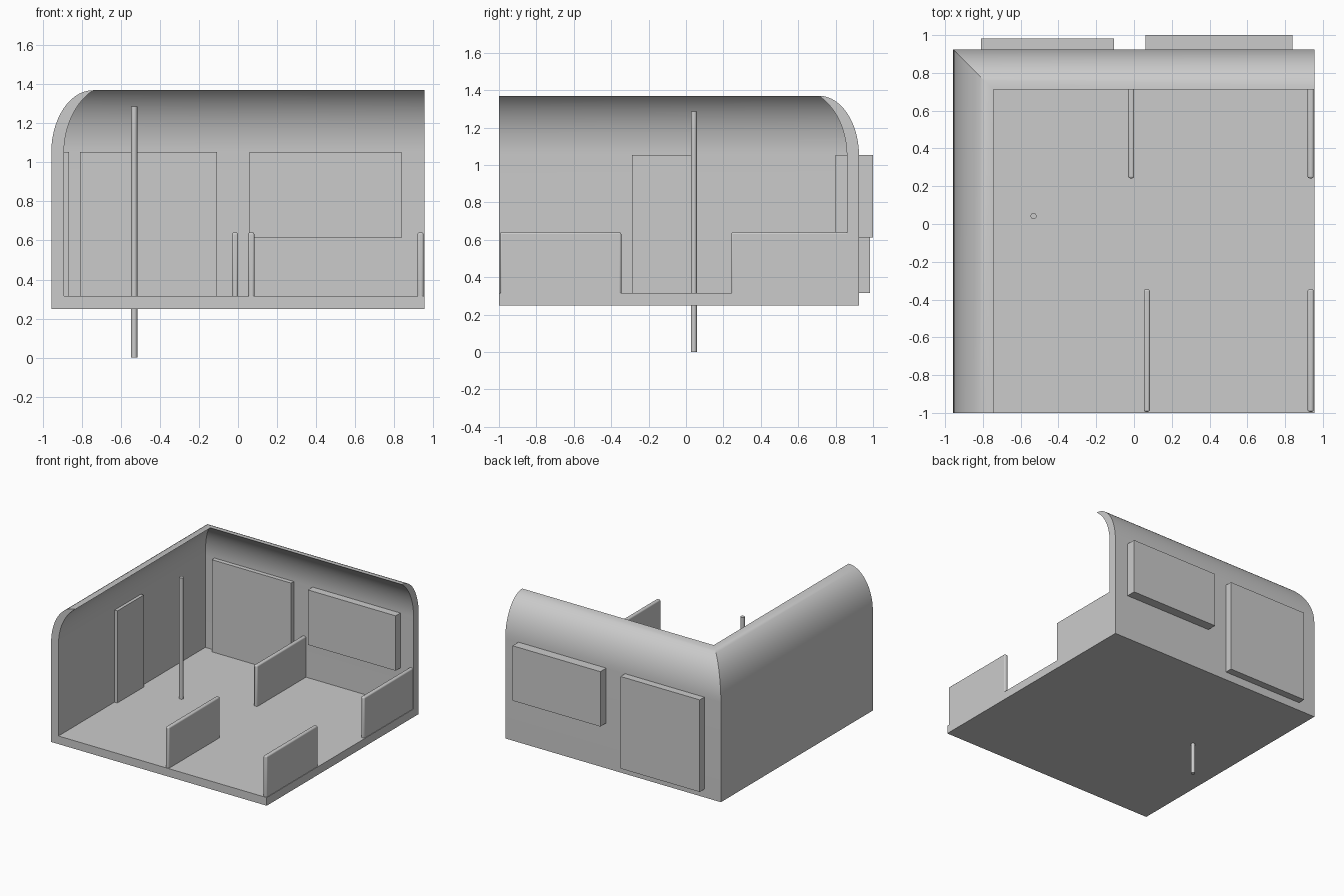
import bpy, bmesh, math

if "Cube" in bpy.data.objects:
    bpy.data.objects.remove(bpy.data.objects["Cube"])

L, R, F, B = -0.957, 0.955, -1.0, 0.925   # outer room limits
T = 0.065                                  # wall thickness


def box(name, lo, hi, bevel=0.0):
    bm = bmesh.new()
    bmesh.ops.create_cube(bm, size=1)
    for v in bm.verts:
        v.co = [(a + b) / 2 + c * (b - a) for a, b, c in zip(lo, hi, v.co)]
    return finish(name, bm, bevel)


def finish(name, bm, bevel=0.0, smooth=False):
    bmesh.ops.recalc_face_normals(bm, faces=bm.faces)
    me = bpy.data.meshes.new(name)
    bm.to_mesh(me)
    bm.free()
    ob = bpy.data.objects.new(name, me)
    bpy.context.collection.objects.link(ob)
    if bevel:
        m = ob.modifiers.new("rounded_edges", 'BEVEL')
        m.width, m.segments = bevel, 3
    if bevel or smooth:
        bpy.ops.object.select_all(action='DESELECT')
        bpy.context.view_layer.objects.active = ob
        ob.select_set(True)
        bpy.ops.object.shade_smooth_by_angle(angle=math.radians(32))
    return ob


# Curved wall: profile (inward offset, height) swept round a mitred corner
N = 14
profile = [(0, 0.25)]
for i in range(N + 1):
    t = math.pi / 2 * i / N
    profile.append((0.214 * (1 - math.cos(t)), 1.05 + 0.32 * math.sin(t)))
for i in range(N - 1, -1, -1):
    t = math.radians(62.7) * i / N
    profile.append((T + 0.277 * (1 - math.cos(t)), 1.05 + 0.36 * math.sin(t)))
profile.append((T, 0.25))

bm = bmesh.new()
rings = [
    [bm.verts.new((L + d, F, z)) for d, z in profile],
    [bm.verts.new((L + d, B - d, z)) for d, z in profile],
    [bm.verts.new((R, B - d, z)) for d, z in profile],
]
n = len(profile)
for a, b in zip(rings, rings[1:]):
    for i in range(n):
        j = (i + 1) % n
        bm.faces.new((a[i], a[j], b[j], b[i]))
bm.faces.new(rings[0])
bm.faces.new(rings[2])
finish("curved_wall", bm, smooth=True)

# Floor, doors and window
box("floor", (L + T, F, 0.25), (R, B - T, 0.315))
box("back_door", (-0.81, 0.825, 0.315), (-0.107, 0.983, 1.053))
box("back_window", (0.06, 0.80, 0.613), (0.838, 1.0, 1.053))
box("side_door", (-0.925, -0.29, 0.315), (-0.867, 0.045, 1.053))

# Low partitions with rounded edges
for name, x, y in (("front_partition_left", 0.068, -0.994),
                   ("front_partition_right", 0.935, -0.994),
                   ("back_partition_left", -0.015, 0.242),
                   ("back_partition_right", 0.935, 0.242)):
    box(name, (x - 0.016, y, 0.305), (x + 0.016, y + 0.648, 0.641), 0.01)

# Pole passing through the floor
bm = bmesh.new()
bmesh.ops.create_cone(bm, cap_ends=True, segments=24, radius1=0.016,
                      radius2=0.016, depth=1.287)
bmesh.ops.translate(bm, verts=bm.verts, vec=(-0.532, 0.042, 0.6435))
finish("pole", bm, smooth=True)
